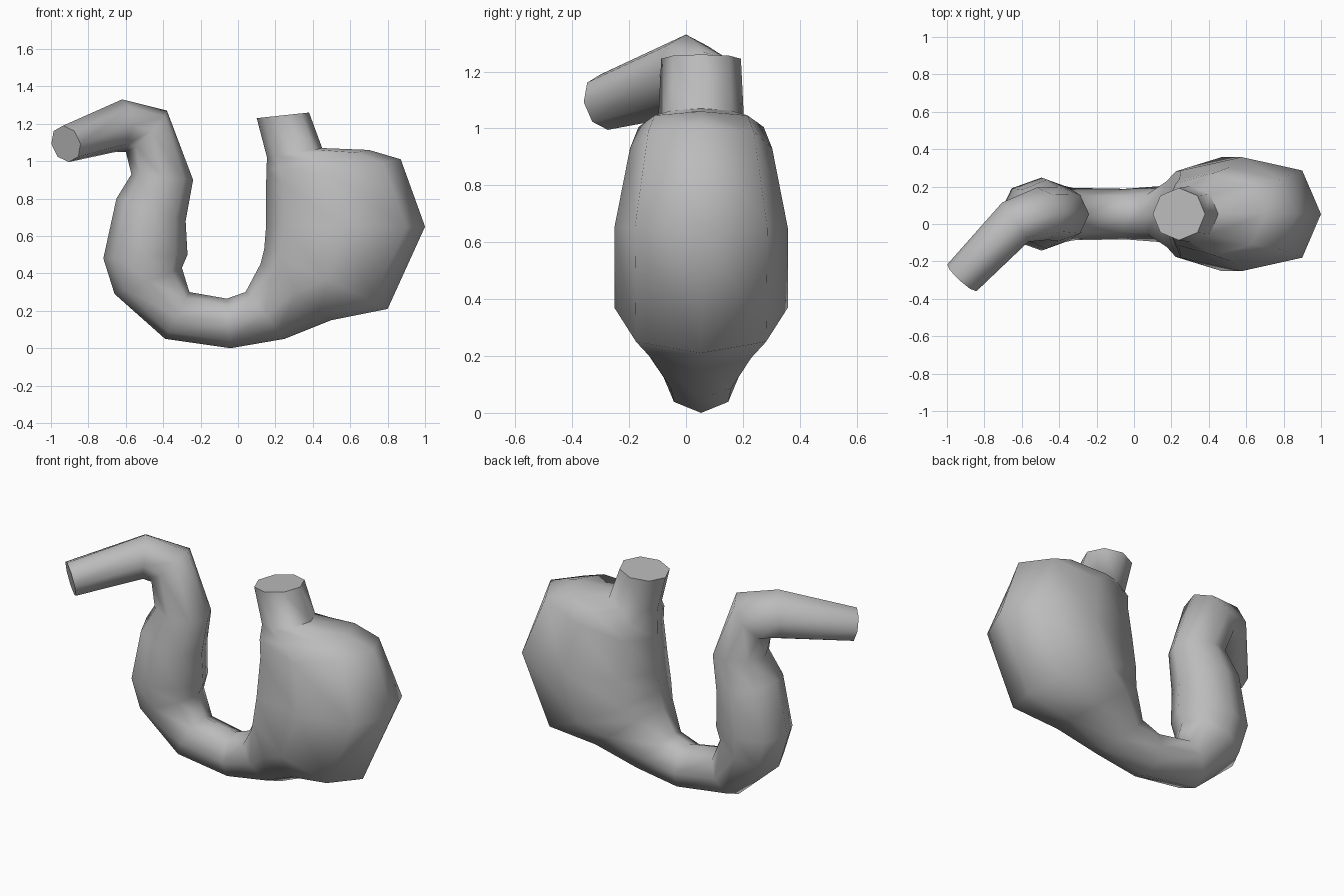
import bpy, bmesh, math
from mathutils import Vector

cube = bpy.data.objects.get("Cube")
if cube:
    bpy.data.objects.remove(cube, do_unlink=True)

grey = bpy.data.materials.new("soft_grey")
grey.use_nodes = True
COLOUR = (0.5, 0.5, 0.5, 1)
grey.diffuse_color = COLOUR
grey.node_tree.nodes["Principled BSDF"].inputs["Base Color"].default_value = COLOUR

SIDES = 8
Y = 0.053

# Each ring: inner x, z; outer x, z; half depth; corner fullness
sac = [
    (0.10, 1.23, 0.38, 1.26, 0.14, 1),      # upper opening
    (0.155, 1.02, 0.45, 1.07, 0.15, 1),     # neck
    (0.152, 0.95, 0.70, 1.06, 0.22, 1.05),  # dome
    (0.15, 0.85, 0.87, 1.01, 0.25, 1.05),
    (0.15, 0.65, 1.00, 0.65, 0.305, 1.08),  # widest belly
    (0.14, 0.53, 0.80, 0.21, 0.305, 1.06),
    (0.12, 0.45, 0.50, 0.15, 0.25, 1),
    (0.04, 0.30, 0.25, 0.05, 0.15, 1),
    (-0.06, 0.265, -0.04, 0.0, 0.135, 1),   # lowest bend
    (-0.26, 0.30, -0.39, 0.05, 0.14, 1),
    (-0.30, 0.43, -0.66, 0.29, 0.175, 1),   # rising bulb
    (-0.27, 0.50, -0.72, 0.48, 0.195, 1),
    (-0.28, 0.68, -0.65, 0.80, 0.185, 1),
    (-0.24, 0.90, -0.57, 0.93, 0.145, 1),
]
rings = [(Vector((a, Y, b)), Vector((c, Y, d)), Vector((0, h, 0)), f)
         for a, b, c, d, h, f in sac]
# Outlet tube turns toward the front
rings += [
    (Vector((-0.38, 0.06, 1.27)), Vector((-0.60, 0.05, 1.05)), Vector((-0.03, 0.14, 0)), 1),
    (Vector((-0.62, 0.0, 1.33)), Vector((-0.65, 0.02, 1.05)), Vector((-0.07, 0.105, 0)), 1),
    (Vector((-0.935, -0.30, 1.19)), Vector((-0.905, -0.275, 0.995)), Vector((-0.078, 0.072, 0)), 1),
]

# Loft the rings into one closed organ
bm = bmesh.new()
loops = []
for inner, outer, side, full in rings:
    centre, half = (inner + outer) / 2, (outer - inner) / 2
    loop = []
    for i in range(SIDES):
        t = math.tau * i / SIDES
        k = full if i % 2 else 1
        loop.append(bm.verts.new(centre + k * (half * math.cos(t) + side * math.sin(t))))
    loops.append(loop)
for a, b in zip(loops, loops[1:]):
    for i in range(SIDES):
        j = (i + 1) % SIDES
        bm.faces.new((a[i], a[j], b[j], b[i]))
bm.faces.new(loops[0])
bm.faces.new(loops[-1])
bmesh.ops.recalc_face_normals(bm, faces=bm.faces)

mesh = bpy.data.meshes.new("stomach")
bm.to_mesh(mesh)
bm.free()
mesh.materials.append(grey)
stomach = bpy.data.objects.new("stomach", mesh)
bpy.context.collection.objects.link(stomach)
bpy.context.view_layer.objects.active = stomach
stomach.select_set(True)
bpy.ops.object.shade_smooth_by_angle(angle=math.radians(65))
